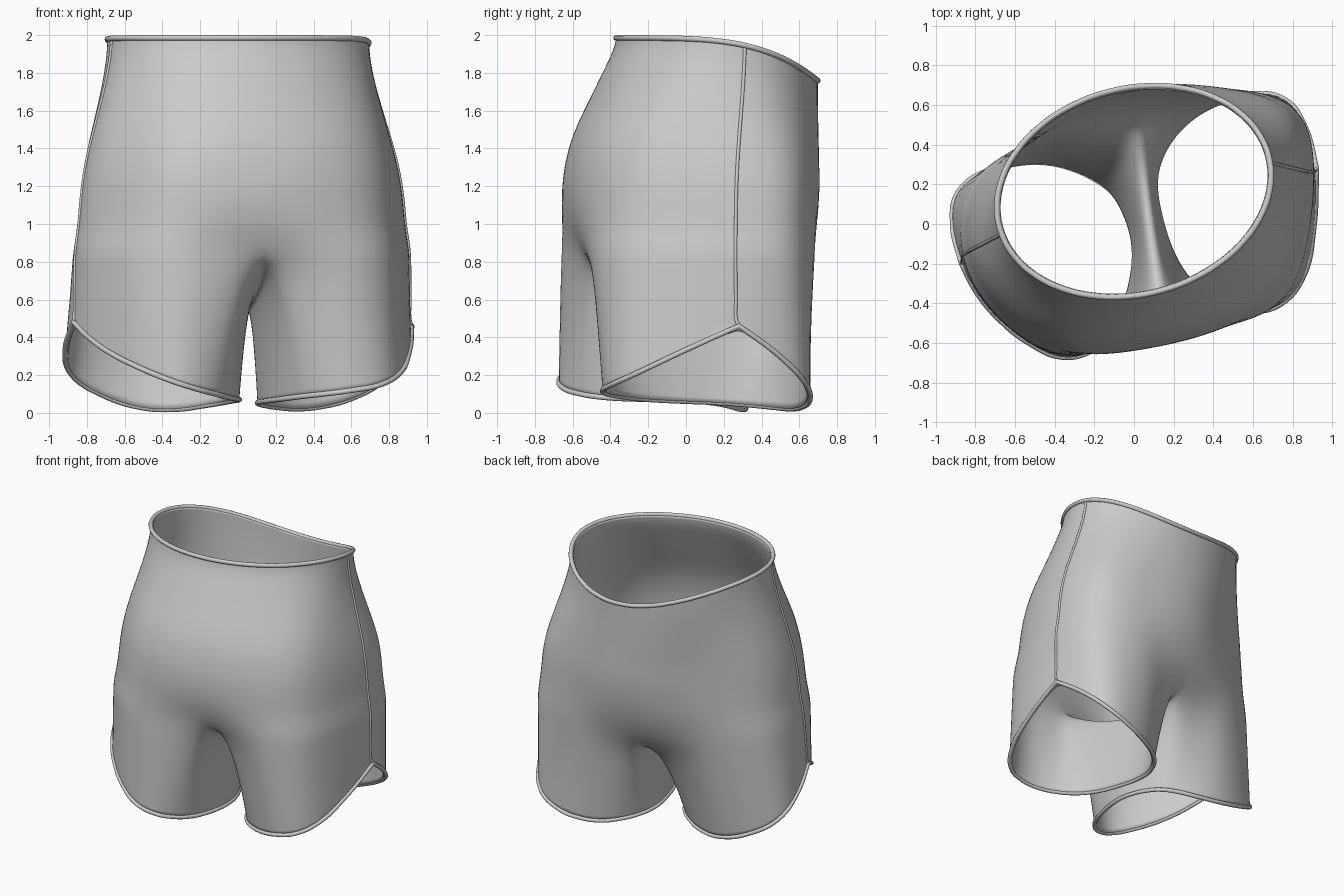
import bpy, bmesh, math
from mathutils import Vector

if "Cube" in bpy.data.objects:
    bpy.data.objects.remove(bpy.data.objects["Cube"])

COLS = 24                      # points round the body: left seam, front, right seam, back
ROT = math.radians(15)         # the whole garment is turned a little about z


def refine(pts, closed=True):
    """Double the points of a path with smooth in-between points."""
    n, out = len(pts), []
    get = (lambda i: pts[i % n]) if closed else (lambda i: pts[max(0, min(n - 1, i))])
    for i in range(n if closed else n - 1):
        out.append(pts[i].copy())
        out.append((get(i) + get(i + 1)) * 0.5625 - (get(i - 1) + get(i + 2)) * 0.0625)
    return out if closed else out + [pts[-1].copy()]


def vecs(rows):
    return [Vector(r) for r in rows]


# waist: a turned ellipse that dips at the back
waist = []
for i in range(COLS):
    a = math.pi + 2 * math.pi * i / COLS
    a -= 0.07 * math.cos(a)
    u, v = 0.71 * math.cos(a), 0.525 * math.sin(a)
    x = u * math.cos(ROT) - v * math.sin(ROT)
    y = 0.165 + u * math.sin(ROT) + v * math.cos(ROT)
    waist.append(Vector((x, y, 1.985 - 0.22 * max(0, (y + 0.36) / 1.05) ** 4)))

# hip and crotch-level sections
hip = refine([Vector((x, y, 1.15)) for x, y in (
    (-.84, -.14), (-.67, -.43), (-.35, -.655), (.08, -.635), (.5, -.51), (.79, -.26),
    (.88, .28), (.78, .59), (.42, .695), (.0, .695), (-.43, .49), (-.78, .22))])
crotch = refine(vecs((
    (-.87, -.16, .86), (-.70, -.46, .86), (-.35, -.68, .86), (.15, -.54, .86), (.52, -.51, .86),
    (.82, -.31, .86), (.915, .28, .86), (.81, .6, .84), (.42, .69, .8), (.02, .55, .68),
    (-.43, .46, .8), (-.82, .23, .84))))
saddle = refine(vecs(((.15, -.54, .86), (.12, -.3, .72), (.075, .02, .61),
                      (.045, .31, .58), (.02, .55, .68))), closed=False)[1:-1]

# leg openings, each starting at the body centre line and rising to the side notch
left_hem = refine(vecs((
    (-.17, .22, .04), (-.5, .33, .015), (-.91, .18, .2), (-.87, -.2, .48), (-.69, -.48, .32),
    (-.36, -.69, .17), (-.12, -.57, .1), (-.02, -.35, .075), (.01, -.12, .07), (-.05, .08, .06))))
right_hem = refine(vecs((
    (.36, -.37, .09), (.61, -.45, .12), (.86, -.3, .19), (.92, .28, .46), (.77, .65, .15),
    (.42, .62, .025), (.2, .46, .03), (.1, .25, .05), (.13, .02, .06), (.21, -.2, .07))))
for hem in (left_hem, right_hem):
    hem[5].z -= .025
    hem[7].z -= .025

bm = bmesh.new()
crease = bm.verts.layers.float.new("crease_vert")


def add_row(pts):
    return [bm.verts.new(p) for p in pts]


def bridge(top, low):
    n = len(top)
    for i in range(n):
        bm.faces.new((top[i], low[i], low[(i + 1) % n], top[(i + 1) % n]))


# body from waist to hip: (drop fraction, spread fraction, extra spread at the front)
rows = []
for f, s, extra in ((0, 0, 0), (.07, .02, .02), (.2, .1, .13), (.4, .33, .18),
                    (.6, .6, .2), (.8, .85, .1), (1, 1, 0)):
    pts = []
    for i, (w, h) in enumerate(zip(waist, hip)):
        p = w.lerp(h, s + extra * max(0, math.sin(2 * math.pi * i / COLS)))
        p.z = w.z + (h.z - w.z) * f
        pts.append(p)
    rows.append(add_row(pts))
# rounded turn-under between hip and crotch
under = []
for h, c in zip(hip, crotch):
    p = h.lerp(c, .3)
    p.z = h.z + (c.z - h.z) * .55
    under.append(p)
rows += [add_row(under), add_row(crotch)]
for a, b in zip(rows, rows[1:]):
    bridge(a, b)
line = add_row(saddle)


def leg(start, inner, hem):
    """One leg from the crotch ring to its hem; returns hem and side-seam verts."""
    top = [rows[-1][(start + j) % COLS] for j in range(13)] + inner
    prev, seam = top, []
    for t in (.17, .38, .6, .82, 1):
        pts = []
        for k, (v, h) in enumerate(zip(top, hem)):
            p = v.co.lerp(h, t if 2 <= k <= 10 else t ** .55)
            p.z = v.co.z + (h.z - v.co.z) * t
            pts.append(p)
        ring = add_row(pts)
        bridge(prev, ring)
        seam.append(ring[6])
        prev = ring
    return prev, seam


l_ring, l_seam = leg(18, line, left_hem)
r_ring, r_seam = leg(6, line[::-1], right_hem)
l_seam = [r[0] for r in rows] + l_seam
r_seam = [r[12] for r in rows] + r_seam

# sharp corner at the two side notches
for v in (l_seam[-1], r_seam[-1]):
    v[crease] = 1.0
bm.verts.index_update()
notches = {l_seam[-1].index, r_seam[-1].index}
trims = [("waist_piping", [v.index for v in rows[0]], True, .015),
         ("left_hem_piping", [v.index for v in l_ring], True, .014),
         ("right_hem_piping", [v.index for v in r_ring], True, .014),
         ("left_side_seam", [v.index for v in l_seam], False, .009),
         ("right_side_seam", [v.index for v in r_seam], False, .009)]

me = bpy.data.meshes.new("shorts_body")
bm.to_mesh(me)
bm.free()
body = bpy.data.objects.new("shorts_body", me)
bpy.context.collection.objects.link(body)
bpy.context.view_layer.objects.active = body
body.select_set(True)
sub = body.modifiers.new("smooth", 'SUBSURF')
sub.levels = sub.render_levels = 2
bpy.ops.object.modifier_apply(modifier="smooth")
for p in body.data.polygons:
    p.use_smooth = True


# piping round the openings and down the side seams
def tube(name, ids, closed, radius):
    cu = bpy.data.curves.new(name, 'CURVE')
    cu.dimensions = '3D'
    cu.bevel_depth, cu.bevel_resolution, cu.resolution_u = radius, 3, 6
    cu.use_fill_caps = True
    sp = cu.splines.new('BEZIER')
    sp.bezier_points.add(len(ids) - 1)
    for bp, i in zip(sp.bezier_points, ids):
        bp.co = body.data.vertices[i].co
        bp.handle_left_type = bp.handle_right_type = 'VECTOR' if i in notches else 'AUTO'
    sp.use_cyclic_u = closed
    bpy.context.collection.objects.link(bpy.data.objects.new(name, cu))


for t in trims:
    tube(*t)

# cloth thickness, inwards
sol = body.modifiers.new("thickness", 'SOLIDIFY')
sol.thickness, sol.offset = .018, -1
